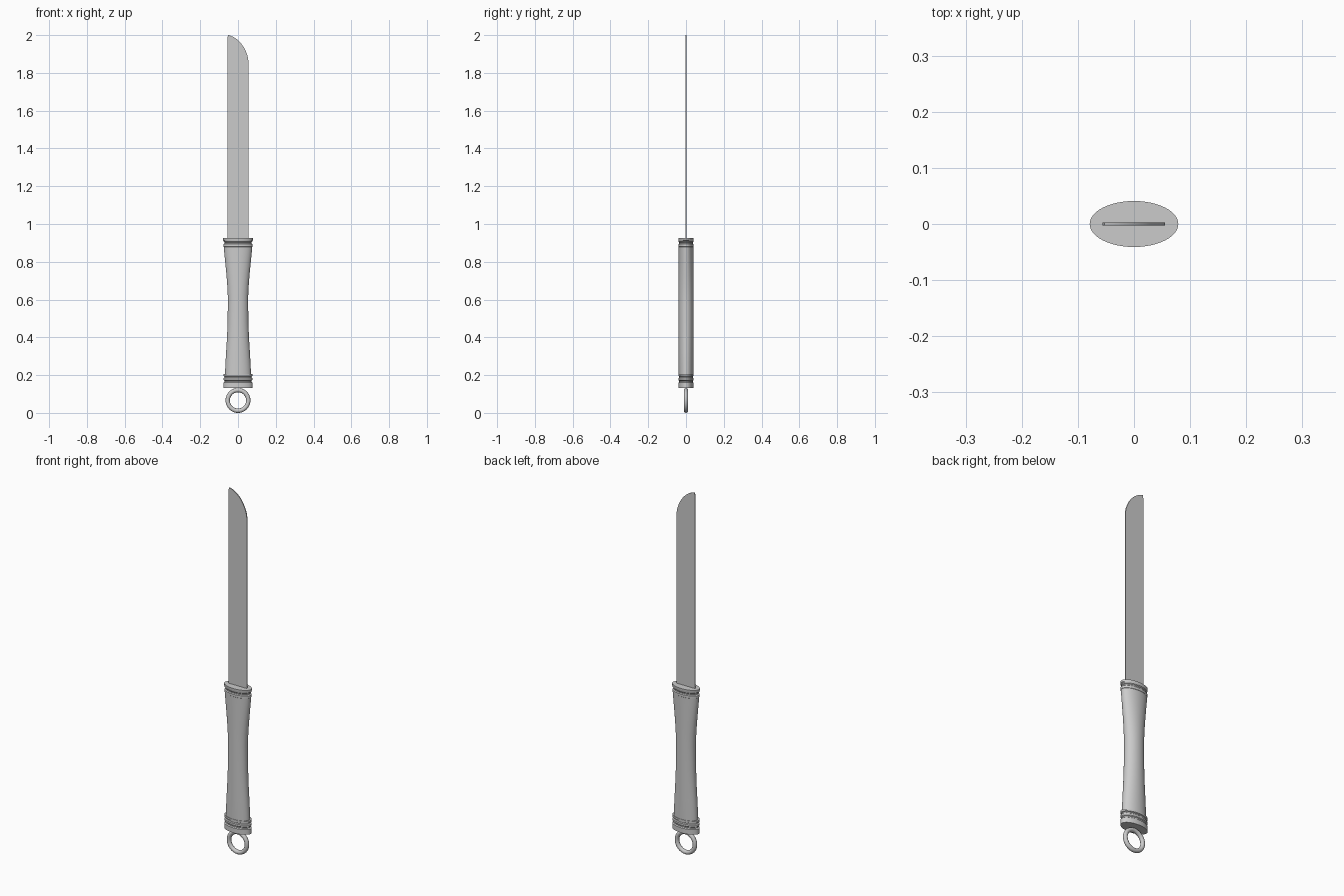
import bpy, bmesh, math

if "Cube" in bpy.data.objects:
    bpy.data.objects.remove(bpy.data.objects["Cube"])

N = 48  # sides of the oval sections


def finish(name, bm, angle=35):
    bmesh.ops.recalc_face_normals(bm, faces=bm.faces)
    me = bpy.data.meshes.new(name)
    bm.to_mesh(me)
    bm.free()
    ob = bpy.data.objects.new(name, me)
    bpy.context.collection.objects.link(ob)
    bpy.ops.object.select_all(action='DESELECT')
    ob.select_set(True)
    bpy.context.view_layer.objects.active = ob
    bpy.ops.object.shade_smooth_by_angle(angle=math.radians(angle))
    return ob


def oval_loft(name, sections):
    """Skin oval sections given as (z, half width x, half depth y), capped."""
    bm = bmesh.new()
    rings = []
    for z, rx, ry in sections:
        rings.append([bm.verts.new((rx * math.cos(a), ry * math.sin(a), z))
                      for a in (2 * math.pi * i / N for i in range(N))])
    for lo, hi in zip(rings, rings[1:]):
        for i in range(N):
            j = (i + 1) % N
            bm.faces.new((lo[i], lo[j], hi[j], hi[i]))
    bm.faces.new(rings[0])
    bm.faces.new(rings[-1])
    return finish(name, bm)


# Grip: waisted from the front, constant depth from the side
oval_loft("grip", [
    (0.195, 0.069, 0.039), (0.25, 0.067, 0.039), (0.32, 0.063, 0.039),
    (0.40, 0.058, 0.039), (0.48, 0.055, 0.039), (0.56, 0.054, 0.039),
    (0.62, 0.054, 0.039), (0.68, 0.057, 0.039), (0.74, 0.062, 0.039),
    (0.80, 0.068, 0.039), (0.85, 0.073, 0.039), (0.885, 0.076, 0.039)])

# Grooved collar at the blade end
oval_loft("upper_collar", [
    (0.877, 0.073, 0.037), (0.880, 0.077, 0.040), (0.893, 0.077, 0.040),
    (0.897, 0.071, 0.036), (0.903, 0.071, 0.036), (0.907, 0.076, 0.040),
    (0.911, 0.076, 0.040), (0.914, 0.079, 0.041), (0.925, 0.079, 0.041)])

# Grooved pommel at the ring end
oval_loft("pommel", [
    (0.132, 0.078, 0.041), (0.160, 0.078, 0.041), (0.164, 0.071, 0.036),
    (0.170, 0.071, 0.036), (0.174, 0.077, 0.040), (0.184, 0.077, 0.040),
    (0.188, 0.071, 0.036), (0.193, 0.071, 0.036), (0.196, 0.078, 0.041),
    (0.206, 0.078, 0.041)])

# Blade: thin plate with a curved clipped tip
outline = [(-0.056, 0.90), (0.055, 0.90), (0.055, 1.865), (0.051, 1.888),
           (0.043, 1.911), (0.031, 1.935), (0.016, 1.957), (-0.002, 1.975),
           (-0.022, 1.989), (-0.040, 1.997), (-0.053, 2.0), (-0.056, 1.985)]
T = 0.0025
bm = bmesh.new()
face = bm.faces.new([bm.verts.new((x, -T, z)) for x, z in outline])
ext = bmesh.ops.extrude_face_region(bm, geom=[face], use_keep_orig=True)
for v in ext["geom"]:
    if isinstance(v, bmesh.types.BMVert):
        v.co.y = T
finish("blade", bm, 20)

# Hanging ring
bpy.ops.mesh.primitive_torus_add(
    major_segments=48, minor_segments=16, major_radius=0.0545,
    minor_radius=0.0115, location=(0, 0, 0.066), rotation=(math.pi / 2, 0, 0))
bpy.context.object.name = "hanging_ring"
bpy.ops.object.shade_smooth_by_angle(angle=math.radians(60))
